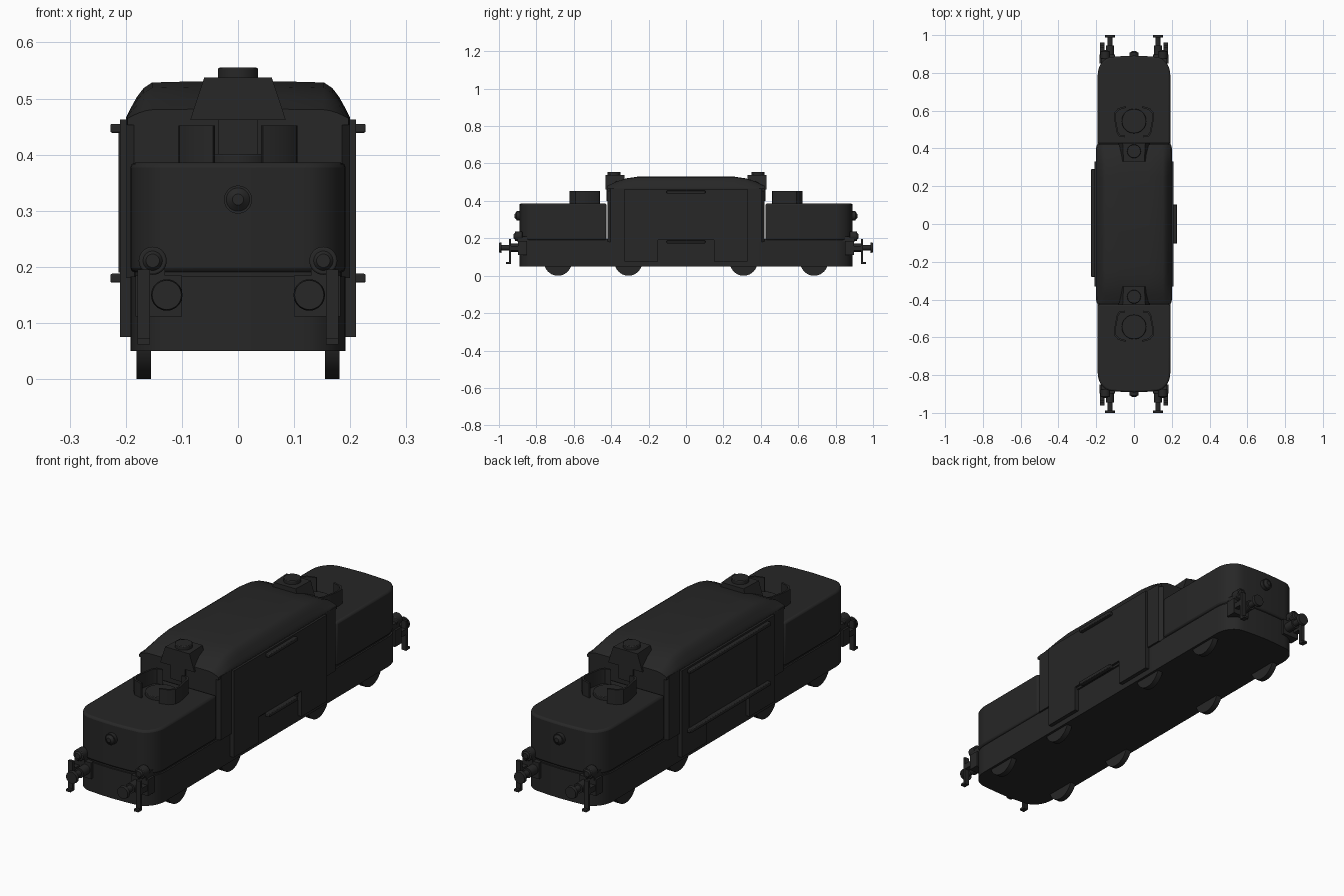
import bpy, bmesh, math
from mathutils import Matrix, Vector

if "Cube" in bpy.data.objects:
    bpy.data.objects.remove(bpy.data.objects["Cube"])

mat = bpy.data.materials.new("dark_armour")
mat.diffuse_color = (0.02, 0.02, 0.02, 1)
mat.use_nodes = True
mat.node_tree.nodes["Principled BSDF"].inputs["Base Color"].default_value = mat.diffuse_color


def finish(name, bm, bevel=0.0):
    bmesh.ops.recalc_face_normals(bm, faces=bm.faces)
    me = bpy.data.meshes.new(name)
    bm.to_mesh(me)
    bm.free()
    ob = bpy.data.objects.new(name, me)
    bpy.context.collection.objects.link(ob)
    me.materials.append(mat)
    if bevel:
        m = ob.modifiers.new("bevel", 'BEVEL')
        m.width, m.segments, m.limit_method, m.angle_limit = bevel, 2, 'ANGLE', math.radians(50)
    bpy.ops.object.select_all(action='DESELECT')
    ob.select_set(True)
    bpy.context.view_layer.objects.active = ob
    bpy.ops.object.shade_smooth_by_angle(angle=math.radians(35))
    return ob


def loft(name, rings, bevel=0.0):
    """Join equal closed rings of 3D points and cap the ends."""
    bm = bmesh.new()
    vs = [[bm.verts.new(p) for p in r] for r in rings]
    n = len(vs[0])
    for a, b in zip(vs, vs[1:]):
        for i in range(n):
            j = (i + 1) % n
            bm.faces.new((a[i], a[j], b[j], b[i]))
    bm.faces.new(vs[0])
    bm.faces.new(vs[-1])
    return finish(name, bm, bevel)


def plan(name, pts, z0, z1, bevel=0.0):
    return loft(name, [[(x, y, z) for x, y in pts] for z in (z0, z1)], bevel)


def side(name, pts, x0, x1, bevel=0.0):
    return loft(name, [[(x, y, z) for y, z in pts] for x in (x0, x1)], bevel)


def box(name, x0, x1, y0, y1, z0, z1, bevel=0.0):
    return plan(name, [(x0, y0), (x1, y0), (x1, y1), (x0, y1)], z0, z1, bevel)


def cyl(name, c, r, depth, axis, r2=None, seg=32, bevel=0.0):
    bm = bmesh.new()
    bmesh.ops.create_cone(bm, cap_ends=True, segments=seg, radius1=r,
                          radius2=r if r2 is None else r2, depth=depth)
    rot = Vector((0, 0, 1)).rotation_difference(Vector(axis)).to_matrix().to_4x4()
    bm.transform(Matrix.Translation(c) @ rot)
    return finish(name, bm, bevel)


def nose(s, inset=0.0):
    """Rounded end outline, from +x side to -x side."""
    half = []
    for i in range(9):
        a = math.radians(90 * i / 8)
        half.append((0.112 + (0.08 - inset) * math.cos(a), s * (0.79 + (0.095 - inset) * math.sin(a))))
    mid = [(0.06, s * (0.889 - inset)), (0, s * (0.891 - inset)), (-0.06, s * (0.889 - inset))]
    return half + mid + [(-x, y) for x, y in reversed(half)]


# Chassis and recessed belt line
plan("chassis", nose(1) + nose(-1)[::-1], 0.05, 0.183)
plan("chassis_belt", nose(1, 0.007) + nose(-1, 0.007)[::-1], 0.18, 0.195)

# Central cabin with chamfered corners
cab = [(0.2, 0.405), (0.185, 0.42), (-0.185, 0.42), (-0.2, 0.405)]
plan("cabin", cab + [(x, -y) for x, y in reversed(cab)], 0.18, 0.466)

# Curved roof, falling away at both ends
prof = [(0.2, 0.0), (0.192, 0.017), (0.18, 0.039), (0.168, 0.055), (0.153, 0.065), (0.08, 0.067)]
prof = [(0.2, -0.012)] + prof
prof += [(-x, z) for x, z in reversed(prof)]
rings = []
for y, k in ((-0.42, 0.24), (-0.37, 0.6), (-0.32, 0.83), (-0.25, 0.98),
             (0.25, 0.98), (0.32, 0.83), (0.37, 0.6), (0.42, 0.24)):
    w = 0.985 if abs(y) > 0.4 else 1
    rings.append([(x * w, y, 0.465 + z * (k if z > 0 else 1)) for x, z in prof])
loft("roof", rings)

# Side armour with access notch, guide rails and door edges
notch = [(-0.33, 0.075), (-0.15, 0.075), (-0.15, 0.19), (0.15, 0.19), (0.15, 0.075),
         (0.33, 0.075), (0.33, 0.463), (-0.33, 0.463)]
for s, n in ((1, "right"), (-1, "left")):
    side(n + "_armour", notch, s * 0.188, s * 0.21)
    y0, y1 = (-0.103, 0.103) if s > 0 else (-0.28, 0.29)
    for z in (0.447, 0.18):
        box(n + "_rail", *sorted((s * 0.205, s * 0.2275)), y0, y1, z - 0.008, z + 0.008, 0.003)
for y in (-0.24, 0.24):
    box("left_door_edge", -0.213, -0.205, y - 0.04, y + 0.04, 0.19, 0.44)

for s, n in ((-1, "front"), (1, "back")):
    # Hood
    plan(n + "_hood", [(0.192, s * 0.425)] + nose(s) + [(-0.192, s * 0.425)], 0.19, 0.386, 0.009)

    # Observation cupola with hatch
    def ring(z, w, wi):
        return [(w, s * 0.43, z), (-w, s * 0.43, z), (-wi, s * 0.33, z), (wi, s * 0.33, z)]
    loft(n + "_cupola", [ring(0.462, 0.085, 0.075), ring(0.478, 0.08, 0.07), ring(0.538, 0.06, 0.055)])
    cyl(n + "_cupola_hatch", (0, s * 0.385, 0.545), 0.036, 0.02, (0, 0, 1), bevel=0.003)
    cyl(n + "_hatch_knob", (0, s * 0.385, 0.552), 0.02, 0.006, (0, 0, 1))
    box(n + "_vision_port", -0.036, 0.036, *sorted((s * 0.41, s * 0.426)), 0.4, 0.465)

    # Gun position: low turntable and split curved shields
    cyl(n + "_turntable", (0, s * 0.545, 0.392), 0.065, 0.018, (0, 0, 1), bevel=0.003)
    for m in (-1, 1):
        path = [(0.05, 0.459), (0.078, 0.463), (0.09, 0.478), (0.106, 0.56),
                (0.104, 0.59), (0.085, 0.612), (0.045, 0.624)]
        outer = [(m * x, s * y) for x, y in path]
        inner = [(m * (x * 0.92), s * (0.54 + (y - 0.54) * 0.9)) for x, y in reversed(path)]
        plan(n + "_gun_shield", outer + inner, 0.383, 0.452)

    # Headlamp on the nose
    cyl(n + "_headlamp", (0, s * 0.895, 0.32), 0.025, 0.024, (0, s, 0))
    cyl(n + "_headlamp_lens", (0, s * 0.911, 0.32), 0.022, 0.01, (0, s, 0), 0.01)

    for m in (-1, 1):
        # Corner lamps with bracket
        cyl(n + "_corner_lamp", (m * 0.152, s * 0.895, 0.211), 0.025, 0.04, (0, s, 0), bevel=0.003)
        cyl(n + "_lamp_lens", (m * 0.152, s * 0.917, 0.211), 0.019, 0.008, (0, s, 0), 0.012)
        box(n + "_lamp_base", m * 0.152 - 0.022, m * 0.152 + 0.022, *sorted((s * 0.83, s * 0.9)), 0.18, 0.21)
        # Buffers
        box(n + "_buffer_mount", *sorted((m * 0.1, m * 0.183)), *sorted((s * 0.85, s * 0.898)), 0.112, 0.185)
        cyl(n + "_buffer_sleeve", (m * 0.127, s * 0.915, 0.15), 0.022, 0.06, (0, s, 0))
        cyl(n + "_buffer_rod", (m * 0.127, s * 0.96, 0.15), 0.014, 0.06, (0, s, 0))
        cyl(n + "_buffer_head", (m * 0.127, s * 0.993, 0.15), 0.028, 0.013, (0, s, 0), 0.026)
        # Hanging coupling strap with foot
        box(n + "_strap", *sorted((m * 0.157, m * 0.179)), *sorted((s * 0.935, s * 0.947)), 0.062, 0.195)
        box(n + "_strap_arm", *sorted((m * 0.157, m * 0.179)), *sorted((s * 0.88, s * 0.942)), 0.135, 0.16)
        box(n + "_strap_foot", *sorted((m * 0.157, m * 0.179)), *sorted((s * 0.935, s * 0.962)), 0.062, 0.072)

# Wheels
for y in (-0.685, -0.308, 0.308, 0.685):
    for m in (-1, 1):
        cyl("wheel", (m * 0.168, y, 0.074), 0.074, 0.026, (1, 0, 0), seg=40)
